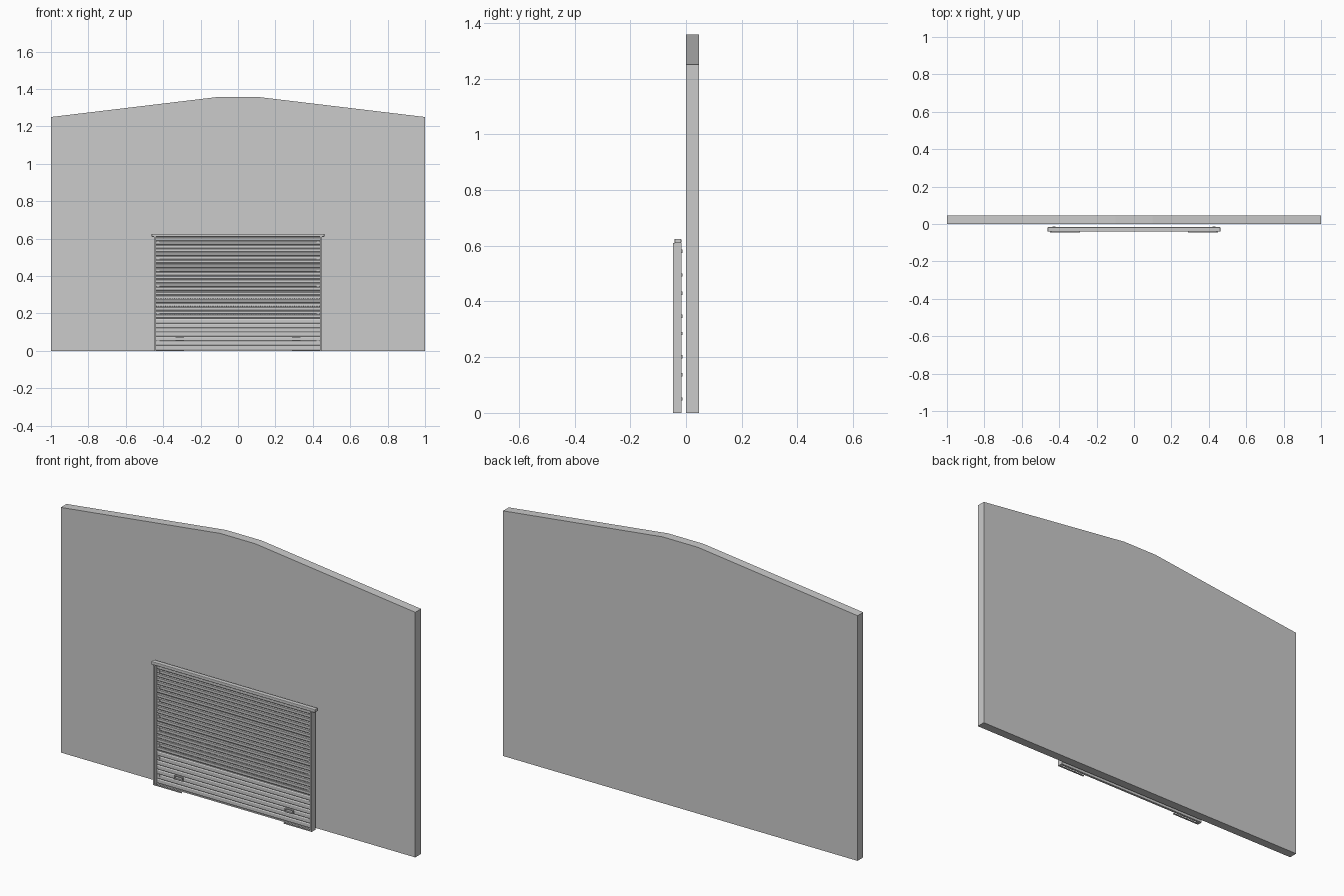
import bpy, bmesh

if "Cube" in bpy.data.objects:
    bpy.data.objects.remove(bpy.data.objects["Cube"])


def extrude(name, pts, axis, a, b):
    """Closed profile swept along x (points are y, z) or y (points are x, z)."""
    def place(p, t):
        return (t, p[0], p[1]) if axis == 'x' else (p[0], t, p[1])
    bm = bmesh.new()
    lo = [bm.verts.new(place(p, a)) for p in pts]
    hi = [bm.verts.new(place(p, b)) for p in pts]
    n = len(pts)
    bm.faces.new(lo)
    bm.faces.new(hi[::-1])
    for i in range(n):
        j = (i + 1) % n
        bm.faces.new((lo[i], hi[i], hi[j], lo[j]))
    bmesh.ops.recalc_face_normals(bm, faces=bm.faces)
    me = bpy.data.meshes.new(name)
    bm.to_mesh(me)
    bm.free()
    ob = bpy.data.objects.new(name, me)
    bpy.context.collection.objects.link(ob)
    return ob


def box(name, x, y, z, bevel=0):
    ob = extrude(name, [(y[0], z[0]), (y[1], z[0]), (y[1], z[1]), (y[0], z[1])], 'x', *x)
    if bevel:
        m = ob.modifiers.new("bevel", 'BEVEL')
        m.width = bevel
        m.segments = 2
    return ob


def mirror(ob):
    ob.modifiers.new("mirror", 'MIRROR')
    return ob


# Gabled wall slab with a flat ridge
extrude("wall", [(-1, 0), (1, 0), (1, 1.25), (0.1, 1.358), (-0.1, 1.358), (-1, 1.25)],
        'y', 0.0, 0.046)

# Side posts and lintel of the door frame
mirror(box("side_post", (0.438, 0.448), (-0.046, -0.017), (0, 0.61)))
box("lintel", (-0.462, 0.462), (-0.041, -0.017), (0.609, 0.625), 0.003)

# Four ribbed door sections with recessed seams
seams = [0.004, 0.172, 0.319, 0.465, 0.609]
for k in range(4):
    z0, z1 = seams[k] + 0.002, seams[k + 1] - 0.002
    ribs = 7
    h = (z1 - z0) / ribs
    front = []
    for i in range(ribs):
        z = z0 + i * h
        front += [(-0.026, z), (-0.029, z + 0.2 * h), (-0.029, z + 0.8 * h)]
    front += [(-0.026, z1)]
    extrude(f"door_section_{k + 1}", front + [(-0.019, z1), (-0.019, z0)], 'x', -0.44, 0.44)
box("door_backing", (-0.44, 0.44), (-0.021, -0.018), (0, 0.609))
box("bottom_seal", (-0.44, 0.44), (-0.03, -0.018), (0, 0.007))

# Rows of small vent slots on the second section
for i, z in enumerate((0.195, 0.237, 0.277)):
    slot = box(f"vent_row_{i + 1}", (-0.434, -0.426), (-0.030, -0.027), (z - 0.002, z + 0.002))
    arr = slot.modifiers.new("array", 'ARRAY')
    arr.count = 72
    arr.use_relative_offset = False
    arr.use_constant_offset = True
    arr.constant_offset_displace = (0.0121, 0, 0)

# Bolted brackets along both edges, showing front and back
for i, z in enumerate((0.05, 0.137, 0.202, 0.285, 0.347, 0.43, 0.495, 0.58)):
    mirror(box(f"bracket_{i + 1}", (0.421, 0.436), (-0.032, -0.013), (z - 0.006, z + 0.006)))

# Lifting handles: a frame of four bars around a recess
for i, (x, z) in enumerate((((0.288, 0.335), (0.055, 0.059)), ((0.288, 0.335), (0.071, 0.075)),
                            ((0.288, 0.292), (0.057, 0.073)), ((0.331, 0.335), (0.057, 0.073)))):
    mirror(box(f"handle_bar_{i + 1}", x, (-0.036, -0.027), z))

# Thin threshold strips at the foot of each post
mirror(box("threshold_strip", (0.288, 0.445), (-0.046, -0.038), (0, 0.004)))
